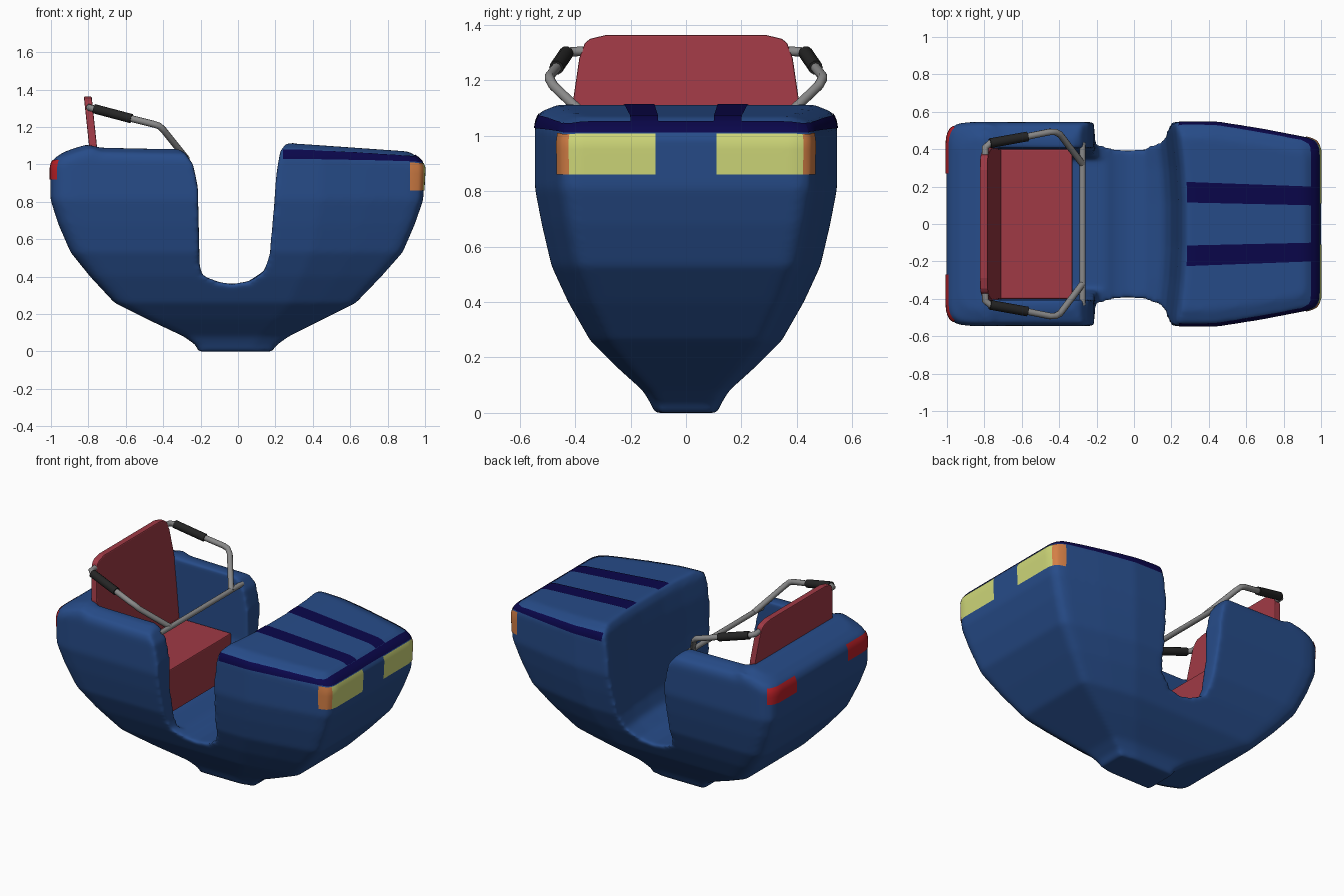
import bpy, bmesh, math
from mathutils import Vector
from mathutils.bvhtree import BVHTree

if "Cube" in bpy.data.objects:
    bpy.data.objects.remove(bpy.data.objects["Cube"])


def material(name, rgb):
    m = bpy.data.materials.new(name)
    m.diffuse_color = (*rgb, 1)
    m.use_nodes = True
    m.node_tree.nodes["Principled BSDF"].inputs["Base Color"].default_value = m.diffuse_color
    return m


BLUE = material("body blue", (0.020, 0.072, 0.25))
NAVY = material("stripe navy", (0.003, 0.002, 0.07))
RED = material("seat red", (0.35, 0.042, 0.06))
YELLOW = material("headlight yellow", (0.62, 0.68, 0.19))
ORANGE = material("indicator orange", (0.65, 0.21, 0.06))
TAIL = material("tail light red", (0.5, 0.014, 0.02))
GREY = material("bar grey", (0.25, 0.25, 0.25))
BLACK = material("grip black", (0.018, 0.018, 0.018))


def new_object(name, verts, faces, mat):
    me = bpy.data.meshes.new(name)
    me.from_pydata([tuple(v) for v in verts], [], faces)
    bm = bmesh.new()
    bm.from_mesh(me)
    bmesh.ops.recalc_face_normals(bm, faces=bm.faces)
    bm.to_mesh(me)
    bm.free()
    me.materials.append(mat)
    ob = bpy.data.objects.new(name, me)
    bpy.context.collection.objects.link(ob)
    return ob


def loft(name, rings, mat, strip_caps=False):
    """Skin closed rings; caps are ngons, or strips across mirrored points."""
    n = len(rings[0])
    verts = [p for r in rings for p in r]
    faces = [(k * n + i, k * n + (i + 1) % n, (k + 1) * n + (i + 1) % n, (k + 1) * n + i)
             for k in range(len(rings) - 1) for i in range(n)]
    for base in (0, (len(rings) - 1) * n):
        if strip_caps:
            faces += [(base + i, base + i + 1, base + n - 2 - i, base + n - 1 - i)
                      for i in range(n // 2 - 1)]
        else:
            faces.append(tuple(range(base, base + n)))
    return new_object(name, verts, faces, mat)


def lerp_table(table, x):
    if x <= table[0][0]:
        return table[0][1]
    for (a, p), (b, q) in zip(table, table[1:]):
        if x <= b:
            return p + (q - p) * (x - a) / (b - a)
    return table[-1][1]


# ---- body hull: plan outline lofted through height levels
TOP = [(-1, 1.05), (-.95, 1.06), (-.85, 1.095), (-.78, 1.115), (-.74, 1.09),
       (-.3, 1.08), (.2, 1.115), (.3, 1.112), (.9, 1.07), (1, 1.045)]
PLAN = [(-1, .84), (-.985, .93), (-.94, .985), (-.87, 1), (-.79, 1), (-.74, 1), (-.5, 1),
        (-.3, 1), (0, 1), (.22, 1), (.32, 1), (.45, 1), (.7, .93), (.93, .85), (.978, .82), (1, .75)]
LEVELS = [(0, -.215, .185, .115), (.03, -.22, .2, .125), (.08, -.29, .27, .155),
          (.17, -.48, .45, .255), (.26, -.66, .63, .345), (.40, -.79, .765, .425),
          (.53, -.895, .88, .485), (.68, -.96, .945, .52), (.81, -1.002, .99, .545),
          (1.02, -1.004, 1.0, .545), (1.06, -.985, .975, .53), (1.085, -.93, .92, .46)]
rings = []
for z, x0, x1, hy in LEVELS:
    half = []
    for u, v in PLAN:
        x = (x0 + x1) / 2 + u * (x1 - x0) / 2
        w = max(0, (z - .85) / .235)
        half.append((x, v * hy, z + (lerp_table(TOP, x) - 1.085) * w))
    rings.append(half + [(x, -y, zz) for x, y, zz in reversed(half)])
body = loft("body", rings, BLUE, True)

# ---- cutters: walk-through footwell, seat cavity, leg space
WELL = [(-.35, 1.4), (-.34, 1.095), (-.285, 1.065), (-.24, 1.0), (-.215, .88), (-.205, .46),
        (-.19, .405), (-.1, .37), (-.03, .36), (.06, .376), (.13, .43), (.165, .52),
        (.19, .75), (.205, .95), (.225, 1.07), (.245, 1.105), (.25, 1.4)]
well_rings = []
for y in (-.7, -.5, -.3, -.12, .12, .3, .5, .7):
    bow = .035 * max(0, 1 - (y / .5) ** 2)
    well_rings.append([(x + (bow if x > .1 else 0), y, z) for x, z in WELL])
cutters = [loft("footwell_cutter", well_rings, BLUE)]


def box_ring(x0, x1, hy, z):
    return [(x0, -hy, z), (x1, -hy, z), (x1, hy, z), (x0, hy, z)]


cutters.append(loft("seat_cutter", [box_ring(-.77, -.1, .405, .64), box_ring(-.77, -.1, .405, 1.3)], BLUE))
cutters.append(loft("leg_cutter", [box_ring(-.365, -.1, .35, .39), box_ring(-.36, -.1, .402, .67)], BLUE))
for c in cutters:
    c.hide_render = True
    m = body.modifiers.new("cut", 'BOOLEAN')
    m.operation, m.solver, m.object = 'DIFFERENCE', 'EXACT', c

# soften every edge of the moulded shell
m = body.modifiers.new("remesh", 'REMESH')
m.mode, m.voxel_size = 'VOXEL', .0135
m = body.modifiers.new("soften", 'SMOOTH')
m.factor, m.iterations = .5, 10


def bake(ob):
    """Replace an object by its evaluated mesh."""
    dg = bpy.context.evaluated_depsgraph_get()
    me = bpy.data.meshes.new_from_object(ob.evaluated_get(dg))
    name, mat = ob.name, ob.data.materials[0]
    bpy.data.objects.remove(ob)
    new = bpy.data.objects.new(name, me)
    bpy.context.collection.objects.link(new)
    me.materials.clear()
    me.materials.append(mat)
    for p in me.polygons:
        p.use_smooth = True
        p.material_index = 0
    return new


body = bake(body)
for c in cutters:
    bpy.data.objects.remove(c)
tree = BVHTree.FromPolygons([v.co for v in body.data.vertices],
                            [tuple(p.vertices) for p in body.data.polygons])


# ---- painted details: thin skins laid on the shell between two edge paths
def resample(path, n):
    pts = [Vector(p) for p in path]
    cum = [0]
    for a, b in zip(pts, pts[1:]):
        cum.append(cum[-1] + (b - a).length)
    return [Vector([lerp_table([(c, p[k]) for c, p in zip(cum, pts)], cum[-1] * i / (n - 1))
                    for k in range(3)]) for i in range(n)]


def skin(name, edge_a, edge_b, mat, n=24, rows=5, lift=.004):
    a, b = resample(edge_a, n), resample(edge_b, n)
    verts = []
    for j in range(rows):
        for p, q in zip(a, b):
            loc, nor, _, _ = tree.find_nearest(p.lerp(q, j / (rows - 1)))
            verts.append(loc + nor * lift)
    faces = [(j * n + i, j * n + i + 1, (j + 1) * n + i + 1, (j + 1) * n + i)
             for j in range(rows - 1) for i in range(n - 1)]
    ob = new_object(name, verts, faces, mat)
    me = ob.data
    normal = tree.find_nearest(me.polygons[0].center)[1]
    if me.polygons[0].normal.dot(normal) < 0:
        me.flip_normals()
    for p in me.polygons:
        p.use_smooth = True


def wall(name, path, z0, z1, mat, n=12):
    skin(name, [(x, y, z0) for x, y in path], [(x, y, z1) for x, y in path], mat, n, 6)


for s, side in ((1, "left"), (-1, "right")):
    skin("hood_stripe_" + side, [(.28, s * .115, 1.12), (.95, s * .10, 1.06)],
         [(.28, s * .225, 1.12), (.95, s * .20, 1.06)], NAVY)
    skin("edge_stripe_" + side,
         [(.24, s * .55, 1.03), (.45, s * .55, 1.028), (.93, s * .465, 1.018), (.975, s * .45, 1.018)],
         [(.24, s * .53, 1.08), (.45, s * .53, 1.075), (.90, s * .455, 1.055), (.935, s * .43, 1.05)], NAVY, 30)
    wall("headlight_" + side, [(1.0, s * .11), (1.0, s * .40), (.995, s * .425)], .86, 1.012, YELLOW)
    wall("indicator_" + side, [(.995, s * .425), (.975, s * .455), (.92, s * .47)], .86, 1.012, ORANGE)
    wall("tail_light_" + side, [(-1.005, s * .27), (-1.005, s * .46), (-.985, s * .51), (-.97, s * .53)],
         .92, 1.035, TAIL)
skin("front_stripe", [(.975, -.45, 1.018), (1.0, -.41, 1.018), (1.0, .41, 1.018), (.975, .45, 1.018)],
     [(.935, -.43, 1.05), (.945, -.41, 1.05), (.945, .41, 1.05), (.935, .43, 1.05)], NAVY, 40)


# ---- seat cushion and reclined backrest
def bevel(ob, width):
    m = ob.modifiers.new("bevel", 'BEVEL')
    m.width, m.segments = width, 2


seat = loft("seat", [box_ring(-.765, -.33, .40, .41), box_ring(-.765, -.33, .40, .70)], RED)
bevel(seat, .006)
outline = [(.40, .66), (.41, 1.11), (.385, 1.28), (.365, 1.335), (.345, 1.35), (.29, 1.363)]
outline += [(-y, z) for y, z in reversed(outline)]
back = loft("backrest", [[(-.782 - t + (1.36 - z) * .106, y, z) for y, z in outline]
                         for t in (0, .042)], RED)
bevel(back, .006)


# ---- safety bar with padded grips
def tube(name, pts, radius, mat):
    cu = bpy.data.curves.new(name, 'CURVE')
    cu.dimensions, cu.bevel_depth, cu.bevel_resolution, cu.use_fill_caps = '3D', radius, 3, True
    sp = cu.splines.new('POLY')
    sp.points.add(len(pts) - 1)
    for q, p in zip(sp.points, pts):
        q.co = (*p, 1)
    cu.materials.append(mat)
    ob = bpy.data.objects.new(name, cu)
    bpy.context.collection.objects.link(ob)
    return bake(ob)


tubes = [tube("cross_bar", [(-.275, -.435, 1.03), (-.275, .435, 1.03)], .017, GREY)]
for s, side in ((1, "left"), (-1, "right")):
    arm = [(-.795, .37, 1.305), (-.795, .41, 1.303), (-.77, .432, 1.298), (-.57, .468, 1.245),
           (-.45, .492, 1.215), (-.42, .492, 1.205), (-.395, .478, 1.18), (-.275, .32, 1.03)]
    arm = [(x, s * y, z) for x, y, z in arm]
    tubes.append(tube("bar_arm_" + side, arm, .018, GREY))
    tubes.append(tube("bar_grip_" + side, arm[2:4], .026, BLACK))
for t in tubes:
    bpy.ops.object.select_all(action='DESELECT')
    t.select_set(True)
    bpy.context.view_layer.objects.active = t
    bpy.ops.object.shade_smooth_by_angle(angle=math.radians(50))
